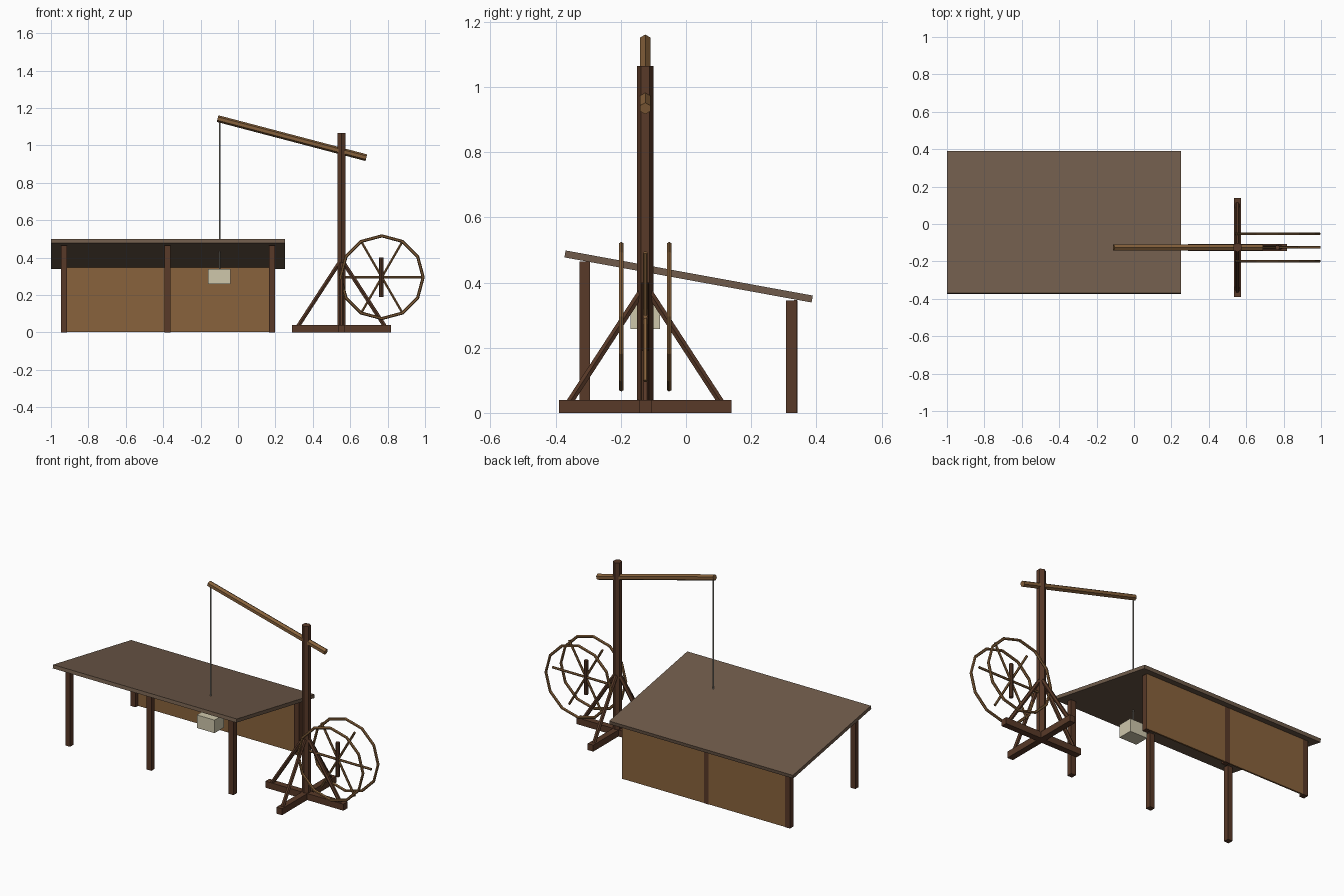
import bpy, math
from mathutils import Vector, Matrix

if "Cube" in bpy.data.objects:
    bpy.data.objects.remove(bpy.data.objects["Cube"])


def material(name, rgb):
    m = bpy.data.materials.new(name)
    m.diffuse_color = (*rgb, 1)
    m.use_nodes = True
    m.node_tree.nodes["Principled BSDF"].inputs["Base Color"].default_value = m.diffuse_color
    return m


DARK = material("dark timber", (0.098, 0.041, 0.021))
PLANK = material("wall planks", (0.25, 0.123, 0.045))
POLE = material("pole wood", (0.235, 0.118, 0.043))
ROOF = material("weathered roof", (0.16, 0.105, 0.069))
STONE = material("pale stone", (0.62, 0.57, 0.41))
ROPE = material("rope", (0.33, 0.31, 0.27))


def finish(name, mat):
    ob = bpy.context.object
    ob.name = name
    ob.data.materials.append(mat)
    return ob


def box(name, mat, center, size, rot=(0, 0, 0)):
    bpy.ops.mesh.primitive_cube_add(size=1, location=center, rotation=rot)
    bpy.context.object.scale = size
    return finish(name, mat)


def rod(name, mat, a, b, r, sides=6):
    """Prism between two points, local y kept along world y where possible."""
    a, b = Vector(a), Vector(b)
    z = (b - a).normalized()
    side = Vector((0, 1, 0)) if abs(z.y) < 0.3 else Vector((1, 0, 0))
    x = side.cross(z).normalized()
    y = z.cross(x)
    bpy.ops.mesh.primitive_cylinder_add(vertices=sides, radius=r, depth=(b - a).length)
    ob = finish(name, mat)
    rot = Matrix((x, y, z)).transposed().to_4x4()
    ob.matrix_world = Matrix.Translation((a + b) / 2) @ rot
    return ob


# Shed: sloping roof, six posts, back wall set between the rear posts
box("roof", ROOF, (-0.375, 0.008, 0.4185), (1.25, 0.771, 0.0215),
    (-math.atan2(0.137, 0.751), 0, 0))
for x, back_y in ((-0.93, 0.3255), (-0.377, 0.3255), (0.182, 0.324)):
    box("front_post", DARK, (x, -0.311, 0.2325), (0.033, 0.033, 0.465))
    box("back_post", DARK, (x, back_y, 0.1725), (0.033, 0.033, 0.345))
box("back_wall", PLANK, (-0.374, 0.3362, 0.1735), (1.144, 0.010, 0.345))

# Crane: crossed base beams, hexagonal mast, four braces
CX, CY = 0.553, -0.125
box("base_beam_long", DARK, (CX, CY, 0.02), (0.53, 0.038, 0.04))
box("base_beam_cross", DARK, (CX, CY, 0.0198), (0.038, 0.528, 0.0396))
rod("mast", DARK, (CX, CY, 0.02), (CX, CY, 1.065), 0.0252)
for dx, dy in ((1, 0), (-1, 0), (0, 1), (0, -1)):
    rod("brace", DARK, (CX + dx * 0.234, CY + dy * 0.234, 0.03),
        (CX, CY, 0.39), 0.0122)

# Boom with a ridge on top, rope and hanging load
boom = rod("boom", POLE, (-0.109, CY, 1.143), (0.686, CY, 0.934), 0.0182)
boom.matrix_world = boom.matrix_world @ Matrix.Rotation(math.pi / 2, 4, 'Z')
rod("rope", ROPE, (-0.098, CY, 1.14), (-0.098, CY, 0.33), 0.004, 8)
box("load", STONE, (-0.10, CY, 0.298), (0.12, 0.092, 0.08))

# Tread wheel: two rims, three spoke bars and an upright hub bar
WX, WZ, WR = 0.769, 0.295, 0.221
for y in (CY - 0.0735, CY + 0.0735):
    bpy.ops.mesh.primitive_torus_add(
        location=(WX, y, WZ), rotation=(math.pi / 2, 0, 0),
        major_radius=WR, minor_radius=0.0085, major_segments=12, minor_segments=6)
    finish("wheel_rim", POLE)
for k in range(3):
    d = Vector((math.cos(k * math.pi / 3), 0, math.sin(k * math.pi / 3))) * 0.227
    c = Vector((WX, CY, WZ))
    rod("wheel_spokes", POLE, c - d, c + d, 0.007)
rod("wheel_hub", DARK, (WX - 0.002, CY, 0.19), (WX - 0.002, CY, 0.40), 0.012, 8)
